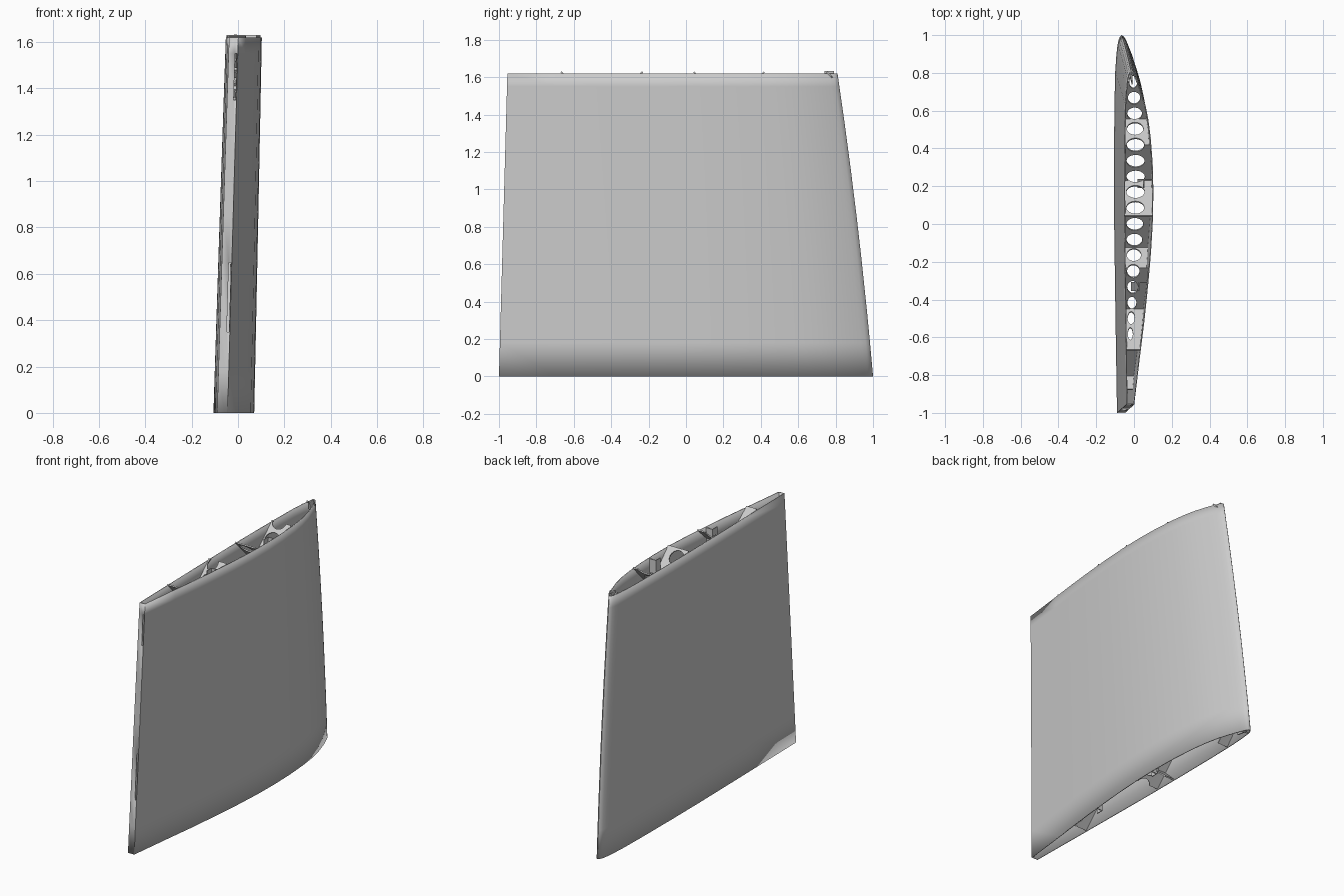
import bpy, bmesh, math
from mathutils import Vector

if "Cube" in bpy.data.objects:
    bpy.data.objects.remove(bpy.data.objects["Cube"])

H = 1.62
# Airfoil half profiles at the root: (chord fraction, x)
RIGHT = [(0, -.065), (.004, -.053), (.012, -.043), (.025, -.032), (.05, -.012), (.1, .02),
         (.15, .041), (.2, .054), (.28, .066), (.36, .07), (.45, .067), (.55, .055),
         (.65, .037), (.75, .016), (.85, -.009), (1, -.045)]
LEFT = [(0, -.065), (.004, -.074), (.012, -.081), (.025, -.087), (.05, -.093), (.1, -.1),
        (.2, -.104), (.35, -.106), (.5, -.105), (.75, -.098), (1, -.09)]

grey = bpy.data.materials.new("light_grey")
grey.diffuse_color = (.6, .6, .6, 1)
grey.use_nodes = True
grey.node_tree.nodes["Principled BSDF"].inputs["Base Color"].default_value = grey.diffuse_color


def lead(z):
    q = z / H
    return 1 - .19 * q + .05 * q * (1 - q)


def trail(z):
    return -1 + .045 * z / H


def place(t, x, z):
    """Put a root profile point on the tapered section at height z."""
    s = (lead(z) - trail(z)) / 2
    return Vector((x * s + .041 * z / H, lead(z) - t * 2 * s, z))


def side_x(table, y, z):
    """x of one skin side at (y, z)."""
    t = min(1, max(0, (lead(z) - y) / (lead(z) - trail(z))))
    for (a, p), (b, q) in zip(table, table[1:]):
        if t <= b:
            return place(t, p + (q - p) * (t - a) / (b - a), z).x


def finish(name, bm, thick, offset, smooth=False):
    me = bpy.data.meshes.new(name)
    bm.to_mesh(me)
    bm.free()
    me.materials.append(grey)
    ob = bpy.data.objects.new(name, me)
    bpy.context.collection.objects.link(ob)
    mod = ob.modifiers.new("thickness", 'SOLIDIFY')
    mod.thickness, mod.offset = thick, offset
    if smooth:
        bpy.ops.object.select_all(action='DESELECT')
        ob.select_set(True)
        bpy.context.view_layer.objects.active = ob
        bpy.ops.object.shade_smooth_by_angle(angle=math.radians(35))
    return ob


# Skin: closed airfoil loop lofted through height, with two hinge slots in the trailing face
edge = [(1, -.09 + .045 * v) for v in (.7, .93)]
loop = RIGHT + edge[::-1] + LEFT[:0:-1]
levels = [0, .18, .35, .65, .85, 1.1, 1.35, 1.55, H]
bm = bmesh.new()
rings = [[bm.verts.new(place(t, x, z)) for t, x in loop] for z in levels]
n = len(loop)
slot = len(RIGHT)
for k in range(len(levels) - 1):
    for i in range(n):
        if i == slot and k in (2, 6):
            continue
        j = (i + 1) % n
        bm.faces.new((rings[k][i], rings[k + 1][i], rings[k + 1][j], rings[k][j]))
bmesh.ops.recalc_face_normals(bm, faces=bm.faces)
finish("wing_skin", bm, .006, -1, True)

# Diagonal ribs: sloping webs with a row of oval lightening holes
STEP, SEG = .0835, 32


def rib_cell(bm, c, zf):
    """One web cell around an oval hole centred at y = c."""
    lo = side_x(LEFT, c, H) + .012
    hi = side_x(RIGHT, c, 0) - .012 if c < .8 else lo
    holed = hi - lo > .015
    h = STEP / 2

    def vert(y, x):
        return bm.verts.new((x, y, zf(y)))

    def skin(y, v):
        z = min(H, max(0, zf(y)))
        a, b = side_x(LEFT, y, z) + .003, side_x(RIGHT, y, z) - .003
        return a + (b - a) * (v + 1) / 2
    outer, inner = [], []
    for i in range(SEG):
        a = 2 * math.pi * i / SEG
        u, v = math.cos(a), math.sin(a)
        m = max(abs(u), abs(v))
        outer.append(vert(c + h * u / m, skin(c + h * u / m, v / m)))
        if holed:
            inner.append(vert(c + .033 * u, (lo + hi) / 2 + (hi - lo) / 2 * v))
    if not holed:
        bm.faces.new(outer)
        return
    for i in range(SEG):
        j = (i + 1) % SEG
        bm.faces.new((outer[i], outer[j], inner[j], inner[i]))


def rib(name, y0, slope):
    zf = lambda y: H + slope * (y - y0)
    bm = bmesh.new()
    for k in range(23):
        c = .92 - k * STEP
        z = zf(c)
        top = min(H, max(0, zf(c + STEP / 2)))
        if -.06 < z < H + .06 and c + STEP / 2 < lead(top) - .015 and c - STEP / 2 > -.94:
            rib_cell(bm, c, zf)
    bmesh.ops.remove_doubles(bm, verts=bm.verts, dist=1e-5)
    for z, d in ((.006, -1), (H + .008, 1)):
        bmesh.ops.bisect_plane(bm, geom=bm.verts[:] + bm.edges[:] + bm.faces[:],
                               plane_co=(0, 0, z), plane_no=(0, 0, d), clear_outer=True)
    if bm.faces:
        finish(name, bm, .008, 0)
    else:
        bm.free()


for k in range(-1, 4):
    rib(f"rising_rib_{k + 2}", .41 + .65 * k, 1)
    rib(f"falling_rib_{k + 2}", .05 - .71 * (k - 1), -1)

# Spar ledges: hooked strips running up the inside of the curved skin
for num, y in enumerate((.235, -.31), 1):
    bm = bmesh.new()
    rows = []
    for z in (.004, H - .004):
        x = side_x(RIGHT, y, z) - .004
        rows.append([bm.verts.new(p) for p in
                     ((x, y, z), (x - .045, y, z), (x - .045, y - .045, z))])
    for i in range(2):
        bm.faces.new((rows[0][i], rows[0][i + 1], rows[1][i + 1], rows[1][i]))
    finish(f"spar_ledge_{num}", bm, .006, 0)

# Nose post: narrow web standing just above the skin behind the leading edge
bm = bmesh.new()
quad = []
for z, y in ((.004, .95), (.004, .9), (H + .012, .74), (H + .012, .79)):
    zc = min(z, H)
    quad.append(bm.verts.new(((side_x(LEFT, y, zc) + side_x(RIGHT, y, zc)) / 2, y, z)))
bm.faces.new(quad)
finish("nose_post", bm, .008, 0)
